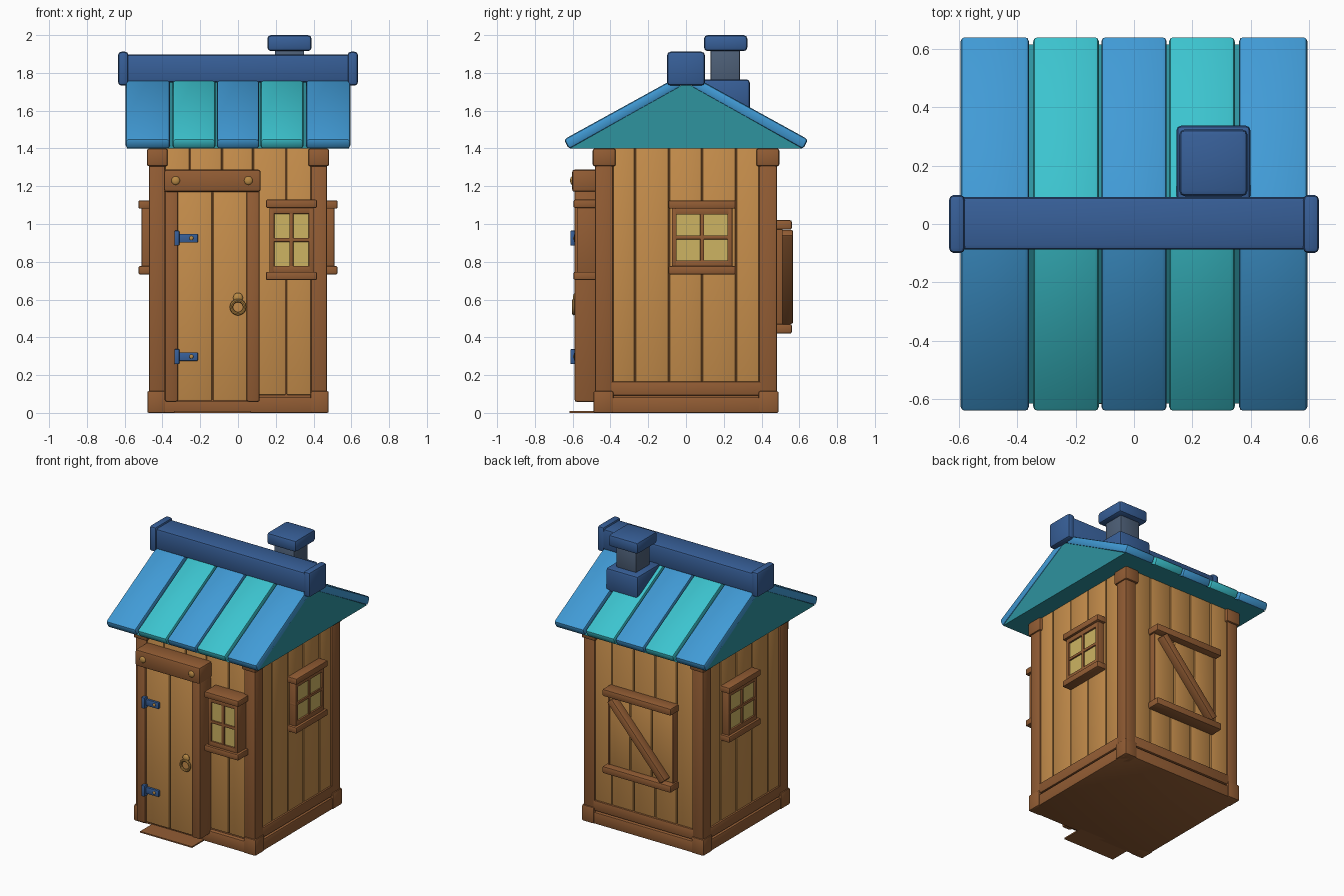
import bpy, bmesh, math
from mathutils import Matrix, Vector

if "Cube" in bpy.data.objects:
    bpy.data.objects.remove(bpy.data.objects["Cube"])


def material(name, hexa):
    lin = []
    for i in (0, 2, 4):
        c = int(hexa[i:i + 2], 16) / 255
        lin.append(c / 12.92 if c <= 0.04045 else ((c + 0.055) / 1.055) ** 2.4)
    m = bpy.data.materials.new(name)
    m.diffuse_color = (*lin, 1)
    m.use_nodes = True
    m.node_tree.nodes["Principled BSDF"].inputs["Base Color"].default_value = m.diffuse_color
    return m


PLANK = material("plank_wood", "C58D4B")
TIMBER = material("brown_timber", "935D34")
SLATE = material("dark_blue", "375F98")
BLUE = material("roof_blue", "419BD6")
TEAL = material("roof_teal", "3CC4CF")
GABLE = material("gable_teal", "2E939F")
GLASS = material("window_yellow", "CDB462")
FLUE = material("flue_grey", "4E6078")
BRASS = material("brass", "B98A45")

# Wall frames: local x runs along the wall, local -y points outward
FRONT = Matrix()
RIGHT = Matrix.Rotation(math.pi / 2, 4, 'Z')
LEFT = Matrix.Scale(-1, 4, (1, 0, 0)) @ RIGHT
BACK = Matrix.Rotation(math.pi, 4, 'Z')


def finish(name, bm, mat, bevel, M):
    if bevel:
        bmesh.ops.bevel(bm, geom=bm.edges[:], offset=bevel, segments=2,
                        profile=0.5, affect='EDGES', clamp_overlap=True)
    bm.transform(M)
    bmesh.ops.recalc_face_normals(bm, faces=bm.faces[:])
    me = bpy.data.meshes.new(name)
    bm.to_mesh(me)
    bm.free()
    me.materials.append(mat)
    ob = bpy.data.objects.new(name, me)
    bpy.context.collection.objects.link(ob)
    return ob


def box(name, x, y, z, mat, bevel=0.008, M=FRONT):
    bm = bmesh.new()
    bmesh.ops.create_cube(bm, size=1)
    for v in bm.verts:
        v.co = Vector([(r[0] + r[1]) / 2 + c * (r[1] - r[0])
                       for r, c in zip((x, y, z), v.co)])
    return finish(name, bm, mat, bevel, M)


def prism(name, pts, x0, x1, mat, bevel=0.0, M=FRONT):
    """Extrude a (y, z) profile along x."""
    bm = bmesh.new()
    f = bm.faces.new([bm.verts.new((x0, *p)) for p in pts])
    ext = bmesh.ops.extrude_face_region(bm, geom=[f])["geom"]
    for v in ext:
        if isinstance(v, bmesh.types.BMVert):
            v.co.x = x1
    return finish(name, bm, mat, bevel, M)


def stud(name, x, y, z, r, mat):
    bm = bmesh.new()
    bmesh.ops.create_uvsphere(bm, u_segments=16, v_segments=8, radius=r)
    for v in bm.verts:
        v.co.y *= 0.5
    finish(name, bm, mat, 0, Matrix.Translation((x, y, z)))


def window(name, c, half, z0, z1, wall, d, M):
    """Framed four-pane window standing out to depth d."""
    jamb = 0.026
    box(name + "_glass", (c - half + .01, c + half - .01), (-d + .012, -wall),
        (z0, z1), GLASS, 0, M)
    for s in (-1, 1):
        a, b = sorted((c + s * half, c + s * (half - jamb)))
        box(name + "_jamb", (a, b), (-d, -wall), (z0, z1), TIMBER, .005, M)
    for zz in (z0 + .035, z1 - .035):
        box(name + "_rail", (c - half + .01, c + half - .01), (-d, -wall),
            (zz - .018, zz + .018), TIMBER, .004, M)
    for zz in (z0, z1):
        box(name + "_sill", (c - half - .018, c + half + .018), (-d - .017, -wall),
            (zz - .022, zz + .022), TIMBER, .008, M)
    zm = (z0 + z1) / 2
    box(name + "_mullion", (c - .01, c + .01), (-d + .002, -wall), (z0, z1), TIMBER, .003, M)
    box(name + "_crossbar", (c - half, c + half), (-d + .002, -wall),
        (zm - .01, zm + .01), TIMBER, .003, M)


def planks(name, edges, d, z0, z1, M, wall=.44):
    for a, b in zip(edges, edges[1:]):
        box(name, (a + .003, b - .003), (-d, -wall), (z0, z1), PLANK, .006, M)


# Core, base and plank walls
box("wall_core", (-.445, .445), (-.455, .455), (.01, 1.4), TIMBER, 0)
box("base", (-.474, .474), (-.484, .484), (0, .082), TIMBER, .006)
planks("front_plank", (-.42, -.255, -.085, .08, .255, .42), .47, .095, 1.41, FRONT)
planks("back_plank", (-.42, -.255, -.085, .085, .255, .42), .47, .095, 1.41, BACK)
for side, M in (("right", RIGHT), ("left", LEFT)):
    planks(side + "_plank", (-.43, -.27, -.09, .085, .265, .43), .46, .095, 1.41, M)
    box(side + "_bottom_rail", (-.4, .4), (-.472, -.44), (.092, .165), TIMBER, .006, M)
box("back_bottom_rail", (-.4, .4), (-.482, -.44), (.092, .165), TIMBER, .006, BACK)

# Corner posts with feet and caps
for sx in (-1, 1):
    for sy in (-1, 1):
        def corner(name, inner, ox, oy, z, bevel):
            x = sorted((sx * inner, sx * ox))
            y = sorted((sy * inner, sy * oy))
            box(name, x, y, z, TIMBER, bevel)
        corner("corner_post", .385, .472, .482, (.02, 1.38), .01)
        corner("post_foot", .385, .48, .49, (0, .115), .008)
        corner("post_cap", .372, .482, .494, (1.305, 1.4), .012)

# Door with frame, lintel, threshold
for a, b in ((-.325, -.135), (-.135, .05)):
    box("door_plank", (a + .003, b - .003), (-.577, -.46), (.065, 1.18), PLANK, .006)
box("door_core", (-.33, .05), (-.565, -.46), (.06, 1.17), TIMBER, 0)
for a, b in ((-.388, -.318), (.045, .115)):
    box("door_jamb", (a, b), (-.59, -.46), (.058, 1.18), TIMBER, .012)
box("door_lintel", (-.392, .12), (-.603, -.46), (1.17, 1.288), TIMBER, .014)
box("threshold", (-.34, .07), (-.618, -.45), (0, .009), TIMBER, 0)
for x in (-.33, .055):
    stud("lintel_stud", x, -.602, 1.23, .023, BRASS)

# Hinges and ring knocker
for z in (.925, .298):
    box("hinge_barrel", (-.337, -.31), (-.612, -.57), (z - .04, z + .04), SLATE, .006)
    box("hinge_arm", (-.315, -.213), (-.592, -.57), (z - .023, z + .023), SLATE, .004)
    stud("hinge_rivet", -.247, -.592, z, .011, BRASS)
stud("knocker_boss", 0, -.585, .61, .026, BRASS)
bpy.ops.mesh.primitive_torus_add(location=(0, -.594, .56), rotation=(math.pi / 2, 0, 0),
                                 major_radius=.035, minor_radius=.009,
                                 major_segments=24, minor_segments=8)
ring = bpy.context.object
ring.name = "knocker_ring"
ring.data.materials.append(BRASS)

# Windows
window("front_window", .283, .117, .725, 1.107, .46, .578, FRONT)
window("right_window", .085, .16, .755, 1.103, .45, .51, RIGHT)
window("left_window", .085, .16, .755, 1.103, .45, .51, LEFT)

# Braced hatch on the back
planks("hatch_plank", (-.25, -.085, .085, .25), .508, .45, .99, BACK)
for s in (-1, 1):
    a, b = sorted((s * .245, s * .258))
    box("hatch_edge", (a, b), (-.512, -.44), (.44, 1.0), TIMBER, .003, BACK)
for z in (.445, .995):
    box("hatch_rail", (-.27, .27), (-.56, -.46), (z - .025, z + .025), TIMBER, .009, BACK)
dx, dz = .42, -.47
brace = BACK @ Matrix.Translation((0, 0, .72)) @ Matrix.Rotation(-math.atan2(dz, dx), 4, 'Y')
h = math.hypot(dx, dz) / 2
box("hatch_brace", (-h, h), (-.567, -.5), (-.025, .025), TIMBER, .008, brace)

# Roof: gable block with overlapping coloured strips on both slopes
prism("gable_block", [(-.615, 1.4), (.615, 1.4), (0, 1.748)], -.588, .588, GABLE)
slope = [(-.646, 1.448), (-.03, 1.787), (-.03, 1.725), (-.62, 1.396)]
strips = ((-.595, -.36), (-.346, -.12), (-.112, .112), (.12, .346), (.36, .595))
for i, (a, b) in enumerate(strips):
    for M in (FRONT, Matrix.Scale(-1, 4, (0, 1, 0))):
        prism("roof_strip", slope, a, b, TEAL if i % 2 else BLUE, .015, M)

# Ridge beam and end caps
box("ridge_beam", (-.6, .6), (-.088, .093), (1.75, 1.897), SLATE, .016)
for s in (-1, 1):
    x = sorted((s * .58, s * .635))
    box("ridge_end", x, (-.1, .1), (1.733, 1.912), SLATE, .018)

# Chimney
box("chimney_base", (.145, .4), (.06, .338), (1.6, 1.766), SLATE, .018)
box("chimney_shaft", (.195, .35), (.13, .285), (1.75, 1.93), FLUE, .006)
box("chimney_cap", (.155, .39), (.095, .325), (1.915, 2.0), SLATE, .02)

# Smooth the rounded edges only
bpy.ops.object.select_all(action='SELECT')
bpy.context.view_layer.objects.active = ring
bpy.ops.object.shade_smooth_by_angle(angle=math.radians(40))
